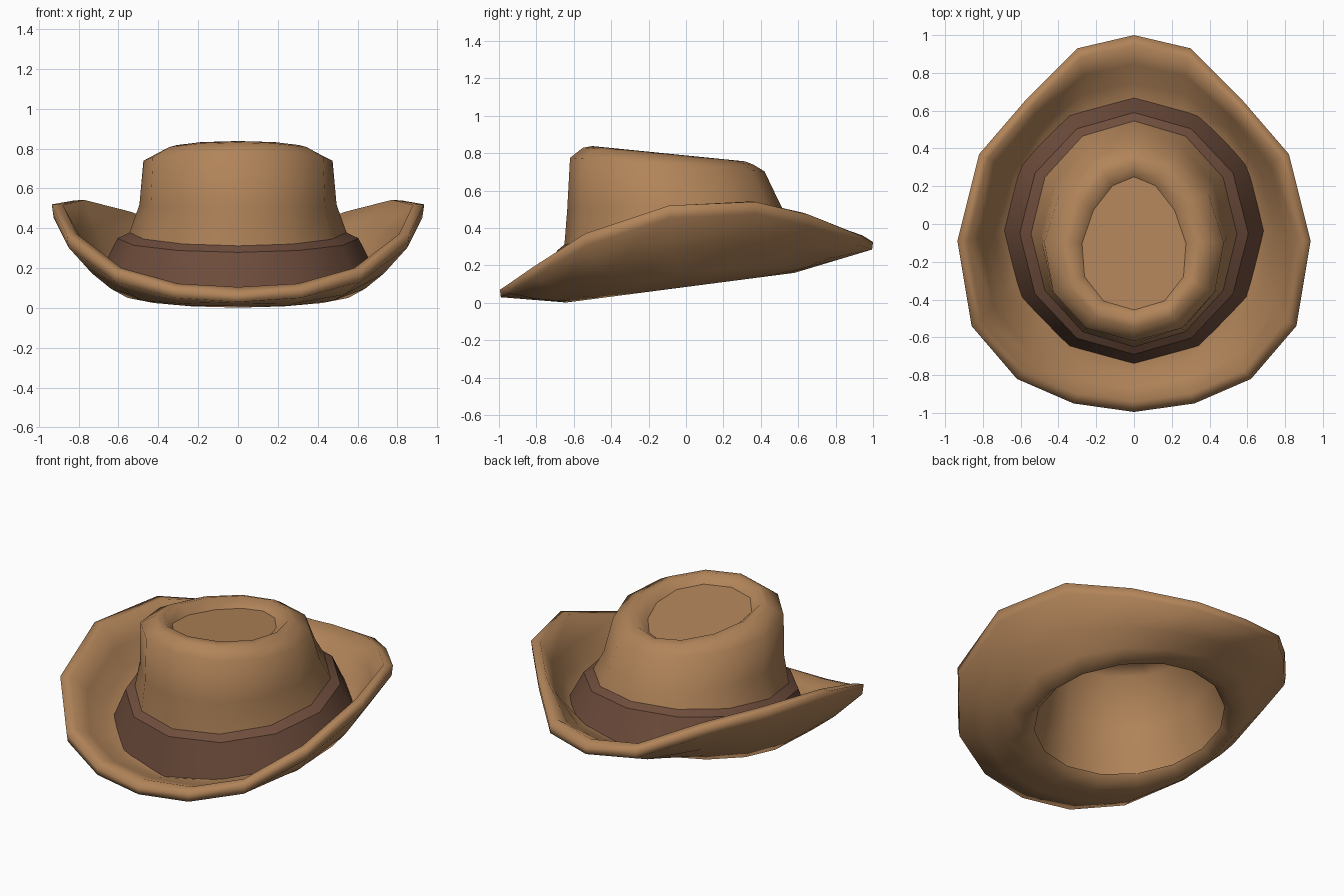
import bpy, bmesh, math
from mathutils import Vector

if "Cube" in bpy.data.objects:
    bpy.data.objects.remove(bpy.data.objects["Cube"])


def material(name, rgb):
    m = bpy.data.materials.new(name)
    m.diffuse_color = (*rgb, 1)
    m.use_nodes = True
    m.node_tree.nodes["Principled BSDF"].inputs["Base Color"].default_value = m.diffuse_color
    return m


TAN = material("tan_felt", (0.44, 0.23, 0.10))
BROWN = material("dark_brown_band", (0.16, 0.075, 0.046))


def oval(n, rx, front, back, z, slope=0.0, egg=0.0, lift=0.0):
    """Tilted oval ring from the front (-y); egg narrows the back, lift raises the sides."""
    cy, ry = (front + back) / 2, (back - front) / 2
    pts = []
    for i in range(n):
        a = 2 * math.pi * i / n
        y = cy - ry * math.cos(a)
        x = rx * math.sin(a) * (1 + egg * math.cos(a))
        pts.append(Vector((x, y, z + slope * y + lift * abs(x))))
    return pts


def loft(name, rings, mat, angle, closed=False):
    """Skin a list of rings; closed joins last to first, otherwise caps both ends."""
    bm = bmesh.new()
    vr = [[bm.verts.new(p) for p in r] for r in rings]
    n = len(vr[0])
    pairs = list(zip(vr, vr[1:] + vr[:1])) if closed else list(zip(vr, vr[1:]))
    for a, b in pairs:
        for i in range(n):
            j = (i + 1) % n
            bm.faces.new((a[i], a[j], b[j], b[i]))
    caps = [] if closed else [bm.faces.new(r) for r in (vr[0], vr[-1])]
    bmesh.ops.recalc_face_normals(bm, faces=bm.faces[:])
    # smooth below the given angle; the outer end cap keeps a crisp border
    for f in bm.faces:
        f.smooth = True
    for e in bm.edges:
        e.smooth = e.calc_face_angle(0) < math.radians(angle)
    if caps:
        for e in caps[1].edges:
            e.smooth = False
    me = bpy.data.meshes.new(name)
    bm.to_mesh(me)
    bm.free()
    ob = bpy.data.objects.new(name, me)
    bpy.context.collection.objects.link(ob)
    me.materials.append(mat)
    return ob


def between(a, b, t, sag):
    """Ring a fraction t of the way from a to b, sagging towards the sides."""
    return [p.lerp(q, t) - Vector((0, 0, sag * abs(p.x))) for p, q in zip(a, b)]


# brim: half outline of the rim (mirrored), curled up at the sides
half = [(0, -.995, .07), (.32, -.95, .10), (.62, -.82, .19), (.86, -.54, .37),
        (.935, -.09, .52), (.82, .37, .54), (.57, .66, .47), (.30, .93, .36), (0, 1, .325)]
rim = [Vector(p) for p in half] + [Vector((-x, y, z)) for x, y, z in half[-2:0:-1]]
rim_low = [Vector((p.x * .99, p.y * .995, p.z - .04 - .03 * abs(p.x))) for p in rim]
lip = [Vector((p.x * .94, p.y * .945, p.z + .035 - .04 * abs(p.x))) for p in rim]
hole_low = oval(16, .60, -.64, .58, .085, .13)
hole_top = oval(16, .54, -.59, .51, .14, .13)
foot = oval(16, .68, -.73, .66, .14, .13, 0, .07)      # where the band meets the brim

loft("brim", [hole_low, between(rim_low, hole_low, .72, .03),
              between(rim_low, hole_low, .4, .035), rim_low, rim, lip,
              between(lip, foot, .35, .03), between(lip, foot, .7, .025), foot,
              oval(16, .60, -.64, .58, .16, .13), hole_top],
     TAN, 100, closed=True)

# crown: hollow shell from the inside top, down, and up to the dented top
crown = [
    (.30, -.44, .24, .68, -.10, .15),
    (.41, -.56, .37, .65, -.08, .05),
    (.48, -.59, .47, .38, .10),
    (.565, -.62, .54, .135, .13),
    (.61, -.665, .595, .16, .13),
    (.545, -.65, .545, .385, .115),
    (.495, -.635, .50, .52, .03, .04),
    (.475, -.62, .42, .732, -.07, .08),
    (.385, -.55, .36, .775, -.10, .08),
    (.335, -.50, .315, .788, -.10, .12),
    (.275, -.455, .25, .735, -.10, .2),
]
loft("crown", [oval(12, *r) for r in crown], TAN, 100)

# hat band: tapered strip with a bevelled top edge, its foot following the brim
band = [(.61, -.66, .59, .16, .13, 0, .04), (.69, -.74, .67, .135, .13, 0, .075),
        (.605, -.69, .59, .355, .11), (.535, -.645, .535, .39, .115)]
loft("hat_band", [oval(12, *r) for r in band], BROWN, 34, closed=True)
